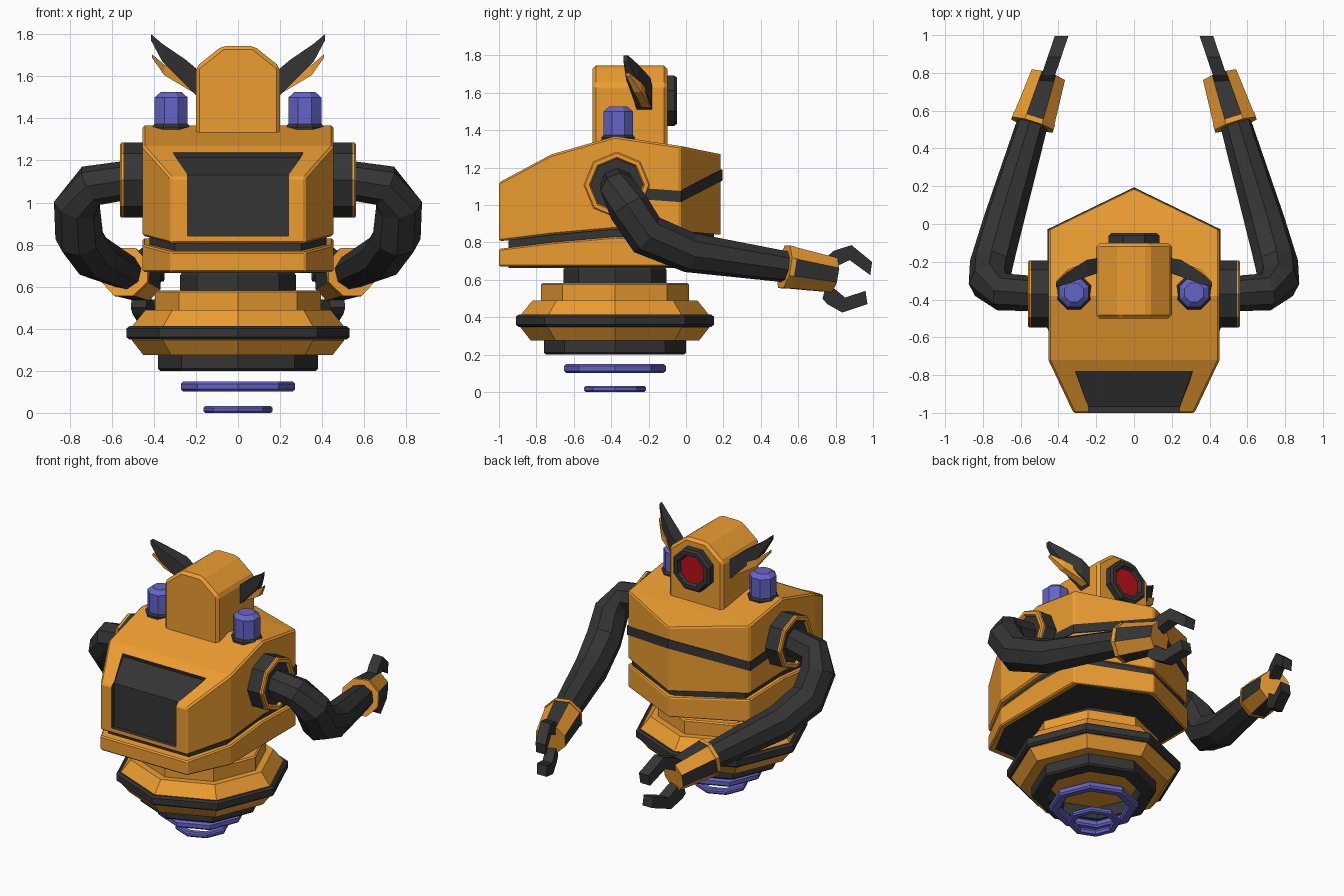
import bpy, bmesh, math
from mathutils import Vector, Matrix

if "Cube" in bpy.data.objects:
    bpy.data.objects.remove(bpy.data.objects["Cube"])


def mat(name, rgb):
    m = bpy.data.materials.new(name)
    m.diffuse_color = (*rgb, 1)
    m.use_nodes = True
    m.node_tree.nodes["Principled BSDF"].inputs["Base Color"].default_value = m.diffuse_color
    return m


ORANGE = mat("orange", (0.85, 0.34, 0.03))
DARK = mat("dark", (0.035, 0.035, 0.035))
BLUE = mat("blue", (0.13, 0.13, 0.58))
RED = mat("red", (0.5, 0.005, 0.01))


def loft(name, rings, material, wrap=False, mirror=False, bevel=0):
    """Skin a list of equal-sized point rings; wrap joins last to first, else cap."""
    bm = bmesh.new()
    vs = [[bm.verts.new(p) for p in r] for r in rings]
    n = len(rings[0])
    for a, b in zip(vs, vs[1:] + (vs[:1] if wrap else [])):
        for i in range(n):
            j = (i + 1) % n
            bm.faces.new((a[i], a[j], b[j], b[i]))
    if not wrap:
        bm.faces.new(vs[0])
        bm.faces.new(vs[-1])
    bmesh.ops.remove_doubles(bm, verts=bm.verts, dist=1e-5)
    bmesh.ops.dissolve_degenerate(bm, edges=bm.edges, dist=1e-5)
    bmesh.ops.recalc_face_normals(bm, faces=bm.faces)
    me = bpy.data.meshes.new(name)
    bm.to_mesh(me)
    bm.free()
    me.materials.append(material)
    ob = bpy.data.objects.new(name, me)
    bpy.context.collection.objects.link(ob)
    if bevel:
        b = ob.modifiers.new("bevel", 'BEVEL')
        b.width, b.segments = bevel, 1
    if mirror:
        ob.modifiers.new("mirror", 'MIRROR')
    return ob


def lathe(name, profile, material, centre, axis='Z', n=8, flat=False, **kw):
    """Turn (radius, height) points around an axis through centre."""
    rot = {'Z': Matrix(), 'X': Matrix.Rotation(math.pi / 2, 4, 'Y'),
           'Y': Matrix.Rotation(-math.pi / 2, 4, 'X')}[axis]
    off = math.pi / n if flat else 0
    k = 1 / math.cos(math.pi / n) if flat else 1
    rings = [[Vector(centre) + rot @ Vector((r * k * math.cos(off + i * math.tau / n),
                                             r * k * math.sin(off + i * math.tau / n), h))
              for i in range(n)] for r, h in profile]
    return loft(name, rings, material, **kw)


def tube(name, path, radii, material, n=8, phase=0.0, **kw):
    """Faceted tube along a path."""
    path = [Vector(p) for p in path]
    rings = []
    for i, p in enumerate(path):
        t = (path[min(i + 1, len(path) - 1)] - path[max(i - 1, 0)]).normalized()
        if i == 0:
            u = t.orthogonal().normalized()
            if abs(t.z) < 0.9:
                u = (Vector((0, 0, 1)) - t * t.z).normalized()
        else:
            u = (u - t * u.dot(t)).normalized()
        w = t.cross(u)
        rings.append([p + radii[i] * (u * math.cos(phase + k * math.tau / n) +
                                      w * math.sin(phase + k * math.tau / n)) for k in range(n)])
    return loft(name, rings, material, mirror=True, **kw)


def hull(name, stations, material, **kw):
    """Symmetric body from (y, half width, bottom, top) stations."""
    return loft(name, [[(-w, y, b), (w, y, b), (w, y, t), (-w, y, t)]
                       for y, w, b, t in stations], material, **kw)


# Torso shell, gap filler and waist plate
torso = hull("torso", [(-1, .32, .805, 1.12), (-.72, .453, .84, 1.27), (-.38, .453, .87, 1.367),
                       (-.03, .453, .86, 1.315), (.19, 0, .84, 1.27)], ORANGE, bevel=.01)
hull("torso_core", [(-.95, .30, .664, .86), (-.72, .42, .664, .9), (-.03, .42, .664, .9),
                    (.15, .02, .664, .9)], DARK)
hull("waist_plate", [(-1, .32, .67, .765), (-.72, .453, .67, .80), (-.38, .453, .67, .83),
                     (-.03, .453, .67, .82), (.19, 0, .67, .80)], ORANGE, bevel=.008)

# Recessed dark front panel
cutter = loft("panel_cutter", [[(-w, yi, zi), (w, yi, zi), (w, yo, zo), (-w, yo, zo)]
                               for w, yi, zi, yo, zo in [(.31, -.775, 1.215, -.80, 1.32),
                                                         (.24, -.97, 1.13, -1.05, 1.2),
                                                         (.24, -.97, .84, -1.05, .84)]], DARK)
cutter.hide_render = True
cutter.display_type = 'WIRE'
cut = torso.modifiers.new("panel", 'BOOLEAN')
cut.object, cut.operation, cut.solver = cutter, 'DIFFERENCE', 'EXACT'
cut.material_mode = 'TRANSFER'

# Dark stripe round the back
stripe = [(.44, -.24, 1.06), (.44, -.03, 1.045), (0, .183, 1.16)]
loft("back_stripe", [[(x, y, z - .03), (x * 1.04, y + d, z - .03),
                      (x * 1.04, y + d, z + .03), (x, y, z + .03)]
                     for (x, y, z), d in zip(stripe, (0, .002, .011))], DARK, mirror=True)

# Head
prof = [(.2, 1.3), (.2, 1.645), (.075, 1.745), (-.075, 1.745), (-.2, 1.645), (-.2, 1.3)]
loft("head", [[(x, y, z) for x, z in prof] for y in (-.5, -.1)], ORANGE, bevel=.018)

# Eye: dark rim and red lens
lathe("eye_rim", [(.135, -.02), (.135, .038), (.122, .052), (.098, .052), (.085, .025), (.085, -.02)],
      DARK, (0, -.1, 1.557), 'Y', flat=True, wrap=True)
lathe("eye_lens", [(.09, -.01), (.09, .03)], RED, (0, -.1, 1.557), 'Y', flat=True)


# Ears
def ear(name, sections, material):
    loft(name, [[(x, a, b), (x, c, b), (x, c, d), (x, a, d)] for x, a, c, b, d in sections],
         material, mirror=True)


ear("ear_dark", [(.19, -.26, -.18, 1.50, 1.63), (.25, -.28, -.19, 1.56, 1.68),
                 (.36, -.32, -.26, 1.67, 1.755), (.413, -.335, -.31, 1.77, 1.80)], DARK)
ear("ear_orange", [(.19, -.23, -.18, 1.51, 1.58), (.35, -.28, -.24, 1.605, 1.655),
                   (.41, -.32, -.30, 1.69, 1.705)], ORANGE)

# Shoulder lamps
lathe("lamp_base", [(.09, -.06), (.09, .005), (.08, .018)], DARK, (.318, -.362, 1.355),
      flat=True, mirror=True)
lathe("lamp", [(.078, 0), (.078, .145), (.05, .17)], BLUE, (.318, -.362, 1.355),
      flat=True, mirror=True)

# Shoulder joints with orange rim
S = (.45, -.37, 1.107)
lathe("shoulder_drum", [(.178, -.03), (.178, .095)], DARK, S, 'X', mirror=True)
lathe("shoulder_rim", [(.178, .09), (.178, .104), (.17, .112), (.148, .112), (.138, .09)],
      ORANGE, S, 'X', wrap=True, mirror=True)

# Arms
tube("arm", [(.50, -.37, 1.11), (.70, -.36, 1.08), (.765, -.305, .985), (.755, -.21, .84),
             (.69, .02, .745), (.53, .56, .665)],
     [.092, .1, .112, .115, .108, .083], DARK, n=8)

# Wrist cuffs with alternating stripes
cuff_a, cuff_b = Vector((.535, .535, .668)), Vector((.455, .785, .625))
cuff = tube("wrist_cuff", [cuff_a, cuff_b], [.122, .1], ORANGE, phase=math.pi / 8)
cuff.data.materials.append(DARK)
for p in cuff.data.polygons:
    if len(p.vertices) == 4 and p.index % 2:
        p.material_index = 1
d = cuff_b - cuff_a
tube("cuff_rim", [cuff_a - d * .04, cuff_a + d * .06], [.124, .124], ORANGE, phase=math.pi / 8)


# Gripper fingers: square bars bent in the y-z plane
def finger(name, pts):
    rings = []
    for y, zl, y2, zh in pts:
        xa, xb = .46 - (y - .77) * .34, .46 - (y2 - .77) * .34
        rings.append([(xa - .036, y, zl), (xa + .036, y, zl), (xb + .036, y2, zh), (xb - .036, y2, zh)])
    loft(name, rings, DARK, mirror=True)


finger("upper_finger", [(.76, .655, .75, .72), (.80, .67, .79, .755), (.875, .705, .885, .785),
                        (.985, .625, .995, .695)])
finger("lower_finger", [(.73, .50, .75, .57), (.755, .47, .79, .555), (.835, .425, .85, .505),
                        (.97, .47, .96, .54)])

# Lower body: neck, collar, skirt, belt, base
C = (0, -.38, 0)
lathe("neck", [(.24, .48), (.275, .585), (.275, .655), (.26, .675)], DARK, C)
lathe("collar", [(.395, .46), (.395, .575), (.385, .583)], ORANGE, C)
lathe("skirt", [(.45, .275), (.505, .345), (.505, .41), (.44, .49)], ORANGE, C)
lathe("belt", [(.515, .348), (.53, .36), (.53, .402), (.515, .413), (.47, .413), (.47, .348)],
      DARK, C, wrap=True)
lathe("base_ring", [(.38, .285), (.38, .21), (.37, .20), (.29, .20), (.28, .285)],
      DARK, C, wrap=True)

# Hover rings
lathe("hover_ring_large", [(.26, .102), (.272, .113), (.272, .138), (.26, .15),
                           (.22, .15), (.21, .138), (.21, .113), (.22, .102)], BLUE, C, wrap=True)
lathe("hover_ring_small", [(.157, .003), (.165, .012), (.165, .027), (.157, .035),
                           (.125, .035), (.117, .019), (.125, .003)], BLUE,
      (0, -.38, -.003), wrap=True)
